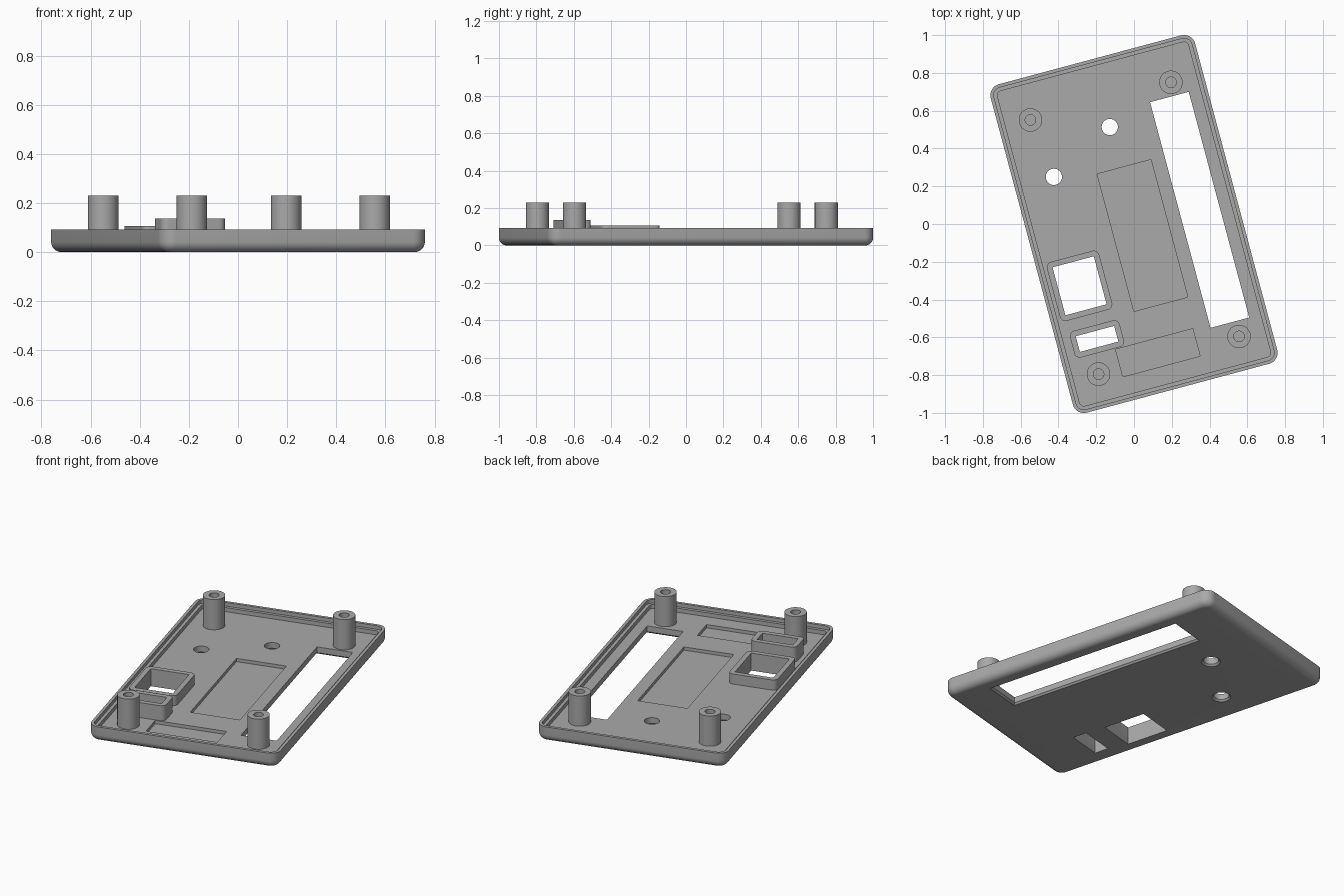
import bpy, bmesh, math

if "Cube" in bpy.data.objects:
    bpy.data.objects.remove(bpy.data.objects["Cube"])

TILT = math.radians(15)
FLOOR, RIM = 0.045, 0.092

grey = bpy.data.materials.new("plain grey")
grey.diffuse_color = (0.4, 0.4, 0.4, 1)
grey.use_nodes = True
grey.node_tree.nodes["Principled BSDF"].inputs["Base Color"].default_value = grey.diffuse_color


def rounded(u0, u1, v0, v1, r, n=8):
    """Counter-clockwise rounded rectangle; r = 0 gives plain corners."""
    if r <= 0:
        return [(u0, v0), (u1, v0), (u1, v1), (u0, v1)]
    pts = []
    for k, (cu, cv) in enumerate([(u1 - r, v1 - r), (u0 + r, v1 - r),
                                  (u0 + r, v0 + r), (u1 - r, v0 + r)]):
        for i in range(n + 1):
            a = math.pi / 2 * (k + i / n)
            pts.append((cu + r * math.cos(a), cv + r * math.sin(a)))
    return pts


def circle(u, v, r, n=40):
    return [(u + r * math.cos(2 * math.pi * i / n), v + r * math.sin(2 * math.pi * i / n))
            for i in range(n)]


def loft(name, rings, caps=True, closed=False):
    """Skin a list of (outline, z) rings into one object, turned to the tilt."""
    bm = bmesh.new()
    loops = [[bm.verts.new((u, v, z)) for u, v in pts] for pts, z in rings]
    pairs = list(zip(loops, loops[1:]))
    if closed:
        pairs.append((loops[-1], loops[0]))
    for a, b in pairs:
        n = len(a)
        for i in range(n):
            j = (i + 1) % n
            bm.faces.new((a[i], a[j], b[j], b[i]))
    if caps and not closed:
        bm.faces.new(loops[0][::-1])
        bm.faces.new(loops[-1])
    bmesh.ops.recalc_face_normals(bm, faces=bm.faces)
    me = bpy.data.meshes.new(name)
    bm.to_mesh(me)
    bm.free()
    ob = bpy.data.objects.new(name, me)
    ob.rotation_euler.z = TILT
    bpy.context.collection.objects.link(ob)
    me.materials.append(grey)
    return ob


def smooth(ob):
    bpy.ops.object.select_all(action='DESELECT')
    ob.select_set(True)
    bpy.context.view_layer.objects.active = ob
    bpy.ops.object.shade_smooth_by_angle(angle=math.radians(30))


# Tray: filleted bottom edge, thin rim, inner ledge and floor
def body_ring(inset, z):
    return (rounded(-0.56 + inset, 0.56 - inset, -0.90 + inset, 0.90 - inset, 0.06 - inset), z)


FILLET = 0.042
rings = []
for i in range(9):
    a = math.pi / 2 * i / 8
    rings.append(body_ring(FILLET * (1 - math.sin(a)), FILLET * (1 - math.cos(a))))
rings += [body_ring(0, RIM), body_ring(0.018, RIM), body_ring(0.018, 0.07),
          body_ring(0.037, 0.07), body_ring(0.037, FLOOR)]
tray = loft("tray", rings)

# Openings: long window and round holes widen at the underside
BIG = (-0.476, -0.25, -0.373, -0.11)
SMALL = (-0.452, -0.241, -0.58, -0.494)
cutters = []


def grow(rect, d):
    return (rect[0] - d, rect[1] + d, rect[2] - d, rect[3] + d)


def chamfer_cut(name, outline):
    cutters.append(loft(name, [(outline(0.02), -0.01), (outline(0.0), 0.01), (outline(0.0), 0.06)]))


chamfer_cut("window_cutter", lambda d: rounded(*grow((0.249, 0.461, -0.636, 0.601), d), 0))
for u, v in [(0.009, 0.529), (-0.345, 0.351)]:
    chamfer_cut("hole_cutter", lambda d: circle(u, v, 0.043 + d))
for rect in (BIG, SMALL):
    cutters.append(loft("port_cutter", [(rounded(*rect, 0), -0.01), (rounded(*rect, 0), 0.06)]))
# Shallow floor pockets
for rect in [(-0.12, 0.175, -0.447, 0.306), (-0.266, 0.157, -0.766, -0.616)]:
    cutters.append(loft("pocket_cutter", [(rounded(*rect, 0), 0.025), (rounded(*rect, 0), 0.06)]))

bpy.context.view_layer.objects.active = tray
for c in cutters:
    c.hide_render = True
    m = tray.modifiers.new("cut", 'BOOLEAN')
    m.operation, m.solver, m.object = 'DIFFERENCE', 'EXACT', c
    bpy.ops.object.modifier_apply(modifier=m.name)
for c in cutters:
    bpy.data.objects.remove(c)
smooth(tray)


# Raised collars around the two ports
def collar(name, rect, top):
    outer = rounded(*grow(rect, 0.03), 0.03)
    u0, u1, v0, v1 = rect
    inner = rounded(u0, u1, v0, v1, 0.001)
    smooth(loft(name, [(outer, FLOOR), (outer, top), (inner, top), (inner, FLOOR)], closed=True))


collar("large_collar", BIG, 0.107)
collar("small_collar", SMALL, 0.137)

# Screw posts with blind holes
for u in (-0.387, 0.383):
    for v in (-0.719, 0.674):
        out, hole = circle(u, v, 0.062), circle(u, v, 0.028)
        smooth(loft("screw_post", [(out, FLOOR), (out, 0.23), (hole, 0.23), (hole, 0.05)]))
